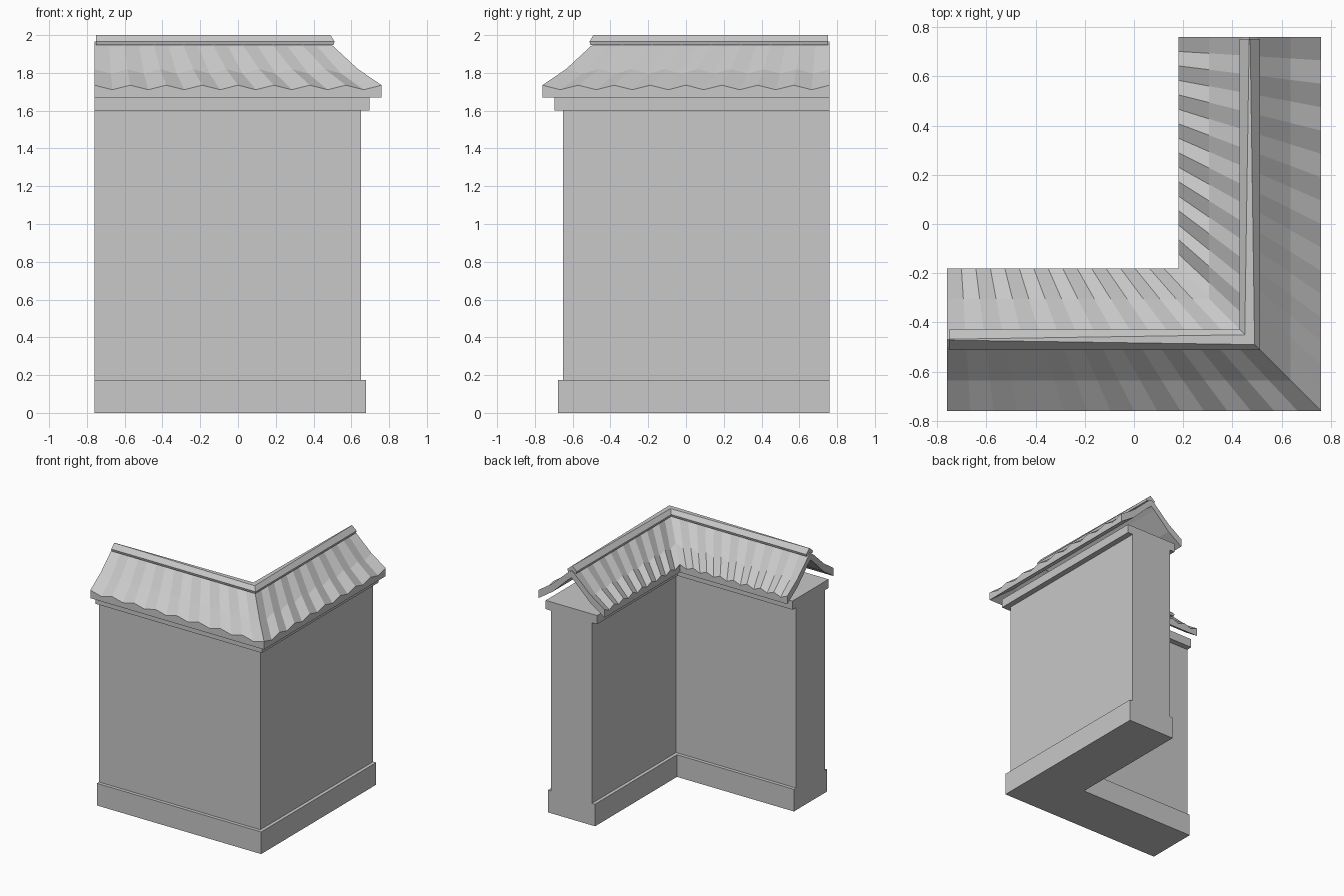
import bpy
import bmesh

AXIS = 0.47    # distance of the wall centre line from the origin
END = 0.76     # where both legs stop
FOLDS = 16     # pleats of the roof along each leg

if "Cube" in bpy.data.objects:
    bpy.data.objects.remove(bpy.data.objects["Cube"], do_unlink=True)

stone = bpy.data.materials.new("grey_stone")
stone.use_nodes = True
grey = (0.58, 0.58, 0.58, 1)
stone.diffuse_color = grey
stone.node_tree.nodes["Principled BSDF"].inputs["Base Color"].default_value = grey


def sweep(name, section, steps=1, end=END):
    """Sweep section(i, t) -> [(outward offset, z)] round the mitred corner."""
    bm = bmesh.new()
    rings = []
    for i in range(2 * steps + 1):
        k = min(i, 2 * steps - i)
        t = k / steps
        ring = []
        for o, z in section(k, t):
            x, y = -end + (AXIS + o + end) * t, -AXIS - o
            if i > steps:            # second leg mirrors the first
                x, y = -y, -x
            ring.append(bm.verts.new((x, y, z)))
        rings.append(ring)
    n = len(rings[0])
    for a, b in zip(rings, rings[1:]):
        for j in range(n):
            m = (j + 1) % n
            bm.faces.new((a[j], a[m], b[m], b[j]))
    bm.faces.new(rings[0])
    bm.faces.new(rings[-1][::-1])
    bmesh.ops.recalc_face_normals(bm, faces=bm.faces)
    mesh = bpy.data.meshes.new(name)
    bm.to_mesh(mesh)
    bm.free()
    mesh.materials.append(stone)
    obj = bpy.data.objects.new(name, mesh)
    bpy.context.collection.objects.link(obj)
    return obj


def block(half, low, high):
    return lambda k, t: [(-half, low), (half, low), (half, high), (-half, high)]


# Masonry: plinth, wall and coping
sweep("plinth", block(0.207, 0, 0.175))
sweep("wall", block(0.18, 0.175, 1.602))
sweep("coping", block(0.225, 1.602, 1.671))


# Pleated roof: flared shell whose top rises and falls from rib to rib
def roof_section(k, t):
    dip = 0.024 * (k % 2)
    top = [(0.29, 1.735 - dip), (0.165, 1.82 - dip),
           (0.03, 1.945 - dip / 3), (0, 1.965)]
    under = [(0, 1.91), (0.03, 1.885), (0.165, 1.755), (0.29, 1.671)]
    mirror = lambda pts: [(-o, z) for o, z in reversed(pts)]
    return top + mirror(top[:-1]) + mirror(under[1:]) + under


sweep("roof", roof_section, FOLDS)


# Ridge capping: sharp at the free ends, flatter toward the corner
def ridge_section(k, t):
    flat = 0.002 + 0.018 * t
    return [(-0.036, 1.948), (0, 1.96), (0.036, 1.948), (0.041, 1.966),
            (flat, 2.0), (-flat, 2.0), (-0.041, 1.966)]


sweep("ridge_capping", ridge_section, 1, 0.752)
